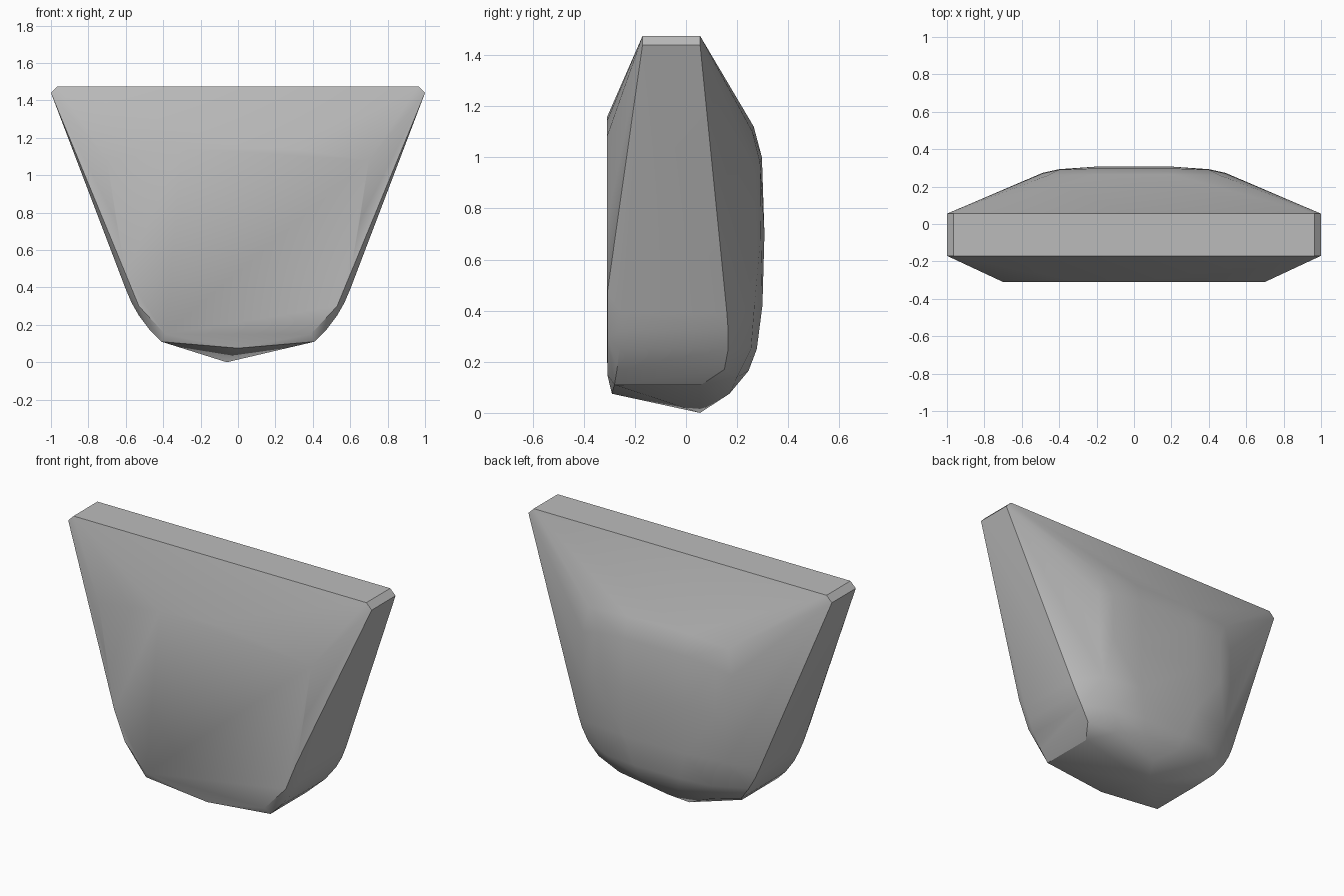
import bpy
import bmesh
import math

if "Cube" in bpy.data.objects:
    bpy.data.objects.remove(bpy.data.objects["Cube"], do_unlink=True)

# Plain grey stone
stone = bpy.data.materials.new("stone_grey")
stone.use_nodes = True
stone.diffuse_color = (0.5, 0.5, 0.5, 1)
stone.node_tree.nodes["Principled BSDF"].inputs["Base Color"].default_value = stone.diffuse_color

# Half sections, mirrored across x: flat front, side band, domed back
front = [(0.70, -0.31, 1.08), (0.30, -0.31, 1.14), (0.65, -0.308, 0.75),
         (0.60, -0.308, 0.47), (0.53, -0.308, 0.30), (0.39, -0.308, 0.15)]
outline = [(0.965, 1.475, -0.17, 0.055), (1.0, 1.44, -0.17, 0.055),
           (0.60, 0.39, -0.25, 0.16), (0.57, 0.32, -0.25, 0.165),
           (0.53, 0.25, -0.26, 0.165), (0.47, 0.17, -0.27, 0.15),
           (0.41, 0.11, -0.28, 0.06)]
side_band = [(x, y, z) for x, z, y0, y1 in outline for y in (y0, y1)]
back = [(0.46, 0.26, 1.10), (0.20, 0.265, 1.12), (0.49, 0.27, 0.95),
        (0.40, 0.29, 0.98), (0.20, 0.297, 1.00), (0.49, 0.273, 0.70),
        (0.40, 0.293, 0.70), (0.20, 0.307, 0.70), (0.45, 0.268, 0.42),
        (0.20, 0.299, 0.42), (0.35, 0.255, 0.25), (0.15, 0.277, 0.25),
        (0.30, 0.20, 0.14), (0.12, 0.245, 0.165)]

# Off-centre keel under the body
keel = [(-0.06, 0.055, 0.0), (0.0, -0.29, 0.075), (0.0, 0.17, 0.075),
        (0.0, -0.31, 1.155)]

bm = bmesh.new()
for x, y, z in front + side_band + back:
    for side in (-1, 1):
        bm.verts.new((side * x, y, z))
for p in keel:
    bm.verts.new(p)
hull = bmesh.ops.convex_hull(bm, input=bm.verts[:])
loose = [v for v in bm.verts if not v.link_faces]
bmesh.ops.delete(bm, geom=loose, context="VERTS")
bmesh.ops.dissolve_limit(bm, angle_limit=math.radians(1),
                         verts=bm.verts[:], edges=bm.edges[:])
bmesh.ops.recalc_face_normals(bm, faces=bm.faces[:])

mesh = bpy.data.meshes.new("wedge_stone")
bm.to_mesh(mesh)
bm.free()
mesh.materials.append(stone)
body = bpy.data.objects.new("wedge_stone", mesh)
bpy.context.collection.objects.link(body)

# Smooth the dome, keep the chipped edges crisp
bpy.ops.object.select_all(action="DESELECT")
body.select_set(True)
bpy.context.view_layer.objects.active = body
bpy.ops.object.shade_smooth_by_angle(angle=math.radians(30))
